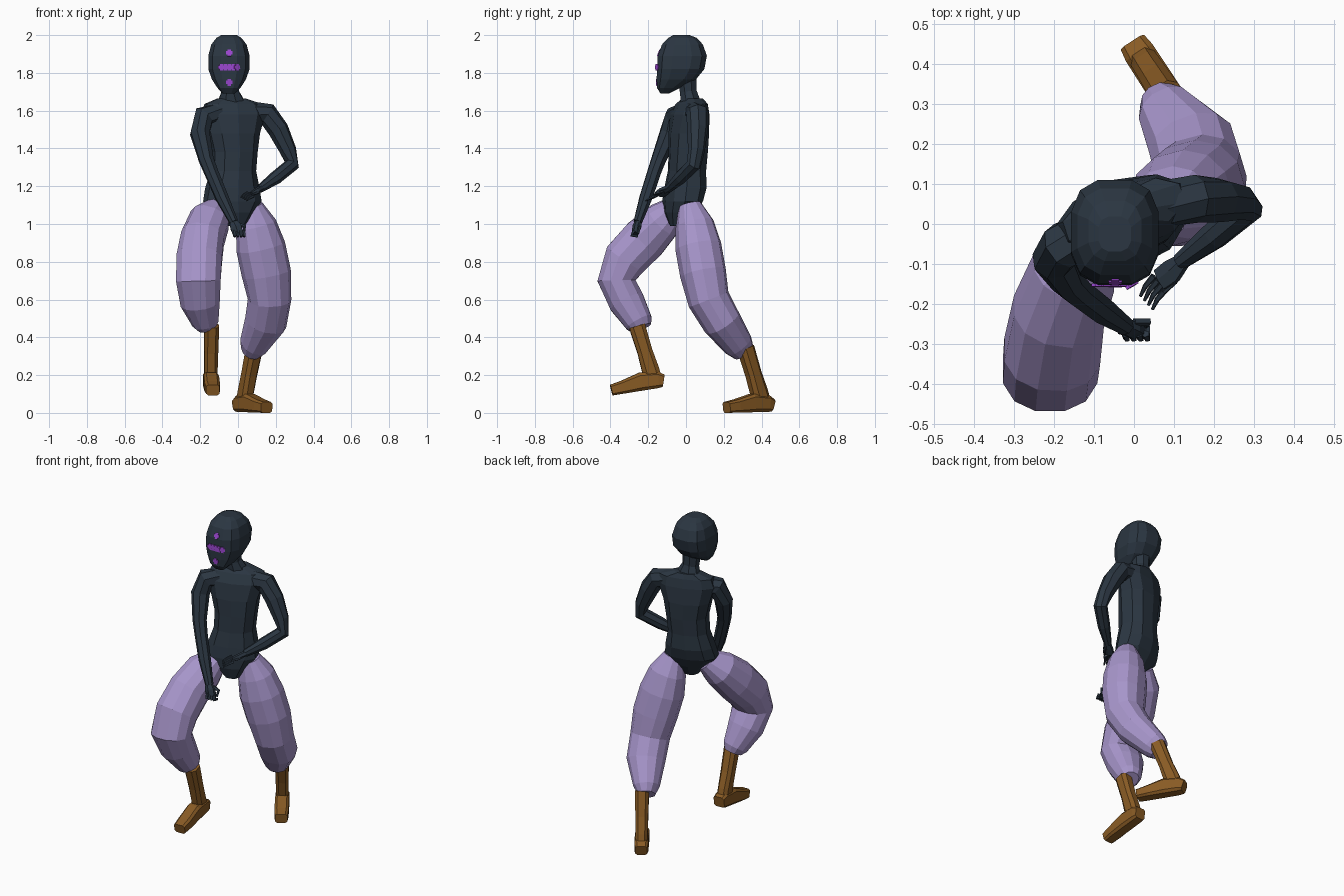
import bpy, bmesh, math
from mathutils import Vector, Matrix
from mathutils.bvhtree import BVHTree


def material(name, rgb):
    m = bpy.data.materials.new(name)
    m.diffuse_color = (*rgb, 1)
    return m


DARK = material("dark slate", (0.024, 0.037, 0.054))
LILAC = material("lilac cloth", (0.39, 0.305, 0.60))
BROWN = material("brown leather", (0.25, 0.105, 0.018))
VIOLET = material("violet marks", (0.32, 0.06, 0.62))


def spow(v, p):
    return math.copysign(abs(v) ** p, v)


def tube(bm, rings, side=(1, 0, 0), sides=8, power=1.0, level=False):
    """Loft elliptical rings (x, y, z, half width, half depth) along a path."""
    pts = [Vector(r[:3]) for r in rings]
    loops = []
    for i, r in enumerate(rings):
        a, b = pts[max(i - 1, 0)], pts[min(i + 1, len(pts) - 1)]
        t = Vector((0, 0, -1)) if level else (b - a).normalized()
        u = Vector(side)
        u = (u - t * u.dot(t)).normalized()
        v = t.cross(u)
        loop = []
        for k in range(sides):
            ang = 2 * math.pi * (k + 0.5) / sides
            loop.append(bm.verts.new(pts[i] + u * r[3] * spow(math.cos(ang), power)
                                     + v * r[-1] * spow(math.sin(ang), power)))
        loops.append(loop)
    for l0, l1 in zip(loops, loops[1:]):
        for k in range(sides):
            n = (k + 1) % sides
            bm.faces.new((l0[k], l0[n], l1[n], l1[k]))
    bm.faces.new(loops[0][::-1])
    bm.faces.new(loops[-1])


def finish(name, bm, mat):
    bmesh.ops.recalc_face_normals(bm, faces=bm.faces[:])
    me = bpy.data.meshes.new(name)
    bm.to_mesh(me)
    bm.free()
    me.materials.append(mat)
    ob = bpy.data.objects.new(name, me)
    bpy.context.collection.objects.link(ob)
    return ob


def part(name, mat, rings, **kw):
    bm = bmesh.new()
    tube(bm, rings, **kw)
    return finish(name, bm, mat)


# Head: z, front y, back y, half width
head_profile = [(2.0, -0.07, 0.02, 0.042), (1.985, -0.095, 0.06, 0.068),
                (1.95, -0.13, 0.092, 0.096), (1.89, -0.153, 0.114, 0.112),
                (1.82, -0.157, 0.10, 0.112), (1.765, -0.158, 0.055, 0.092),
                (1.72, -0.155, -0.03, 0.062), (1.69, -0.135, -0.09, 0.032)]
head = part("head", DARK, [(-0.048, (f + b) / 2, z, w, (b - f) / 2)
                           for z, f, b, w in head_profile],
            sides=12, power=0.72, level=True)

# Face marks: small plus-shaped plates laid on the face
bm = bmesh.new()
tree = BVHTree.FromObject(head, bpy.context.evaluated_depsgraph_get())
marks = [(0, 1.905), (0, 1.75)] + [(d * 0.021, 1.83) for d in (-2, -1, 0, 1, 2)]
for dx, z in marks:
    for w, h in ((0.034, 0.018), (0.018, 0.036)):
        hit, nor, _, _ = tree.ray_cast(Vector((-0.047 + dx, -1, z)), Vector((0, 1, 0)))
        rot = nor.to_track_quat('Y', 'Z').to_matrix().to_4x4()
        bmesh.ops.create_cube(bm, size=1, matrix=Matrix.Translation(hit) @ rot
                              @ Matrix.Diagonal((w, 0.008, h, 1)))
finish("face_marks", bm, VIOLET)

# Neck and twisted torso
part("neck", DARK, [(-0.045, 0.005, 1.78, 0.055, 0.055), (-0.042, 0.012, 1.70, 0.05, 0.048),
                    (-0.035, 0.03, 1.62, 0.09, 0.06)])
part("torso", DARK, [
    (-0.035, 0.035, 1.665, 0.075, 0.05),
    (-0.025, 0.03, 1.635, 0.16, 0.068),
    (-0.025, 0.02, 1.58, 0.175, 0.088),
    (-0.025, 0.015, 1.48, 0.143, 0.10),
    (-0.02, 0.012, 1.38, 0.124, 0.10),
    (-0.025, 0.005, 1.28, 0.121, 0.098),
    (-0.03, -0.003, 1.19, 0.145, 0.105),
    (-0.03, -0.018, 1.12, 0.158, 0.097),
    (-0.02, -0.03, 1.06, 0.105, 0.08),
    (-0.01, -0.04, 0.99, 0.045, 0.045)],
    side=(0.95, 0.31, 0), sides=10, power=0.86, level=True)

# Arms
part("right_arm", DARK, [
    (-0.10, -0.02, 1.58, 0.06), (-0.18, -0.055, 1.568, 0.06),
    (-0.202, -0.088, 1.48, 0.054), (-0.168, -0.145, 1.34, 0.041),
    (-0.14, -0.17, 1.27, 0.038), (-0.085, -0.212, 1.14, 0.036),
    (-0.022, -0.255, 1.01, 0.024)], side=(0.8, -0.6, 0.2))
part("left_arm", DARK, [
    (0.07, 0.05, 1.59, 0.06), (0.155, 0.063, 1.582, 0.06),
    (0.213, 0.06, 1.50, 0.056), (0.265, 0.055, 1.39, 0.045),
    (0.286, 0.042, 1.315, 0.04), (0.20, -0.03, 1.245, 0.036),
    (0.115, -0.095, 1.185, 0.022)], side=(0.5, -0.8, 0.1))

# Right hand: palm and curled fingers
bm = bmesh.new()
tube(bm, [(-0.03, -0.25, 1.02, 0.02, 0.018), (-0.012, -0.262, 0.985, 0.034, 0.022),
          (0.0, -0.268, 0.95, 0.032, 0.02)], sides=6)
for i in range(4):
    x = -0.022 + i * 0.017
    tube(bm, [(x, -0.275, 0.965, 0.01), (x + 0.004, -0.288, 0.94, 0.009),
              (x + 0.004, -0.255, 0.935, 0.008)], sides=5)
tube(bm, [(0.0, -0.245, 1.0, 0.011), (0.035, -0.245, 0.985, 0.01),
          (0.03, -0.255, 0.95, 0.007)], side=(0, 1, 0), sides=5)
finish("right_hand", bm, DARK)

# Left hand: palm and spread fingers
bm = bmesh.new()
tube(bm, [(0.125, -0.09, 1.19, 0.02, 0.018), (0.095, -0.118, 1.172, 0.034, 0.016),
          (0.065, -0.14, 1.155, 0.032, 0.013)], side=(0.6, -0.7, 0.4), sides=6)
for i in range(4):
    a = Vector((0.05 + i * 0.01, -0.13 - i * 0.011, 1.165 - i * 0.006))
    b = a + Vector((-0.022, -0.026, -0.012))
    c = b + Vector((-0.012, -0.025, -0.012))
    tube(bm, [(*a, 0.009), (*b, 0.007), (*c, 0.004)], side=(0, 0, 1), sides=5)
tube(bm, [(0.115, -0.115, 1.175, 0.012), (0.10, -0.145, 1.165, 0.009),
          (0.075, -0.172, 1.155, 0.005)], side=(0, 0, 1), sides=5)
finish("left_hand", bm, DARK)

# Baggy trouser legs
part("right_trouser_leg", LILAC, [
    (-0.10, -0.05, 1.09, 0.06, 0.065), (-0.15, -0.12, 1.02, 0.11, 0.105),
    (-0.188, -0.22, 0.92, 0.118, 0.124), (-0.205, -0.32, 0.815, 0.124, 0.12),
    (-0.21, -0.368, 0.70, 0.122, 0.104), (-0.20, -0.315, 0.59, 0.108, 0.098),
    (-0.172, -0.25, 0.48, 0.072, 0.076), (-0.165, -0.237, 0.45, 0.05, 0.058)],
    sides=12, power=0.9)
part("left_trouser_leg", LILAC, [
    (0.07, 0.02, 1.10, 0.06, 0.06), (0.095, 0.045, 1.0, 0.107, 0.10),
    (0.12, 0.065, 0.88, 0.13, 0.12), (0.15, 0.09, 0.74, 0.13, 0.12),
    (0.167, 0.12, 0.60, 0.114, 0.11), (0.147, 0.19, 0.48, 0.112, 0.102),
    (0.082, 0.278, 0.36, 0.075, 0.08), (0.063, 0.305, 0.325, 0.05, 0.062)],
    side=(1, 0.3, 0), sides=12, power=0.9)


# Boots: leaning shaft plus wedge foot, built at the heel then placed
def boot(name, heel, yaw, pitch, lean, height):
    bm = bmesh.new()
    tube(bm, [(0, -0.05 - lean * f, 0.03 + f * (height - 0.03), w, d)
              for f, w, d in ((1, 0.042, 0.045), (0.55, 0.039, 0.042),
                              (0.25, 0.037, 0.048), (0, 0.037, 0.046))], power=0.7)
    tube(bm, [(0, -0.002, 0.036, 0.036, 0.034), (0, -0.03, 0.045, 0.041, 0.045),
              (0, -0.12, 0.05, 0.042, 0.05), (0, -0.22, 0.036, 0.042, 0.036),
              (0, -0.282, 0.03, 0.037, 0.03)], power=0.45)
    ob = finish(name, bm, BROWN)
    ob.data.transform(Matrix.Translation(heel) @ Matrix.Rotation(yaw, 4, 'Z')
                      @ Matrix.Rotation(pitch, 4, 'X'))


boot("right_boot", (-0.148, -0.112, 0.135), math.radians(3), math.radians(9), 0.045, 0.345)
boot("left_boot", (-0.002, 0.452, 0.004), math.radians(33), math.radians(1), 0.108, 0.345)
